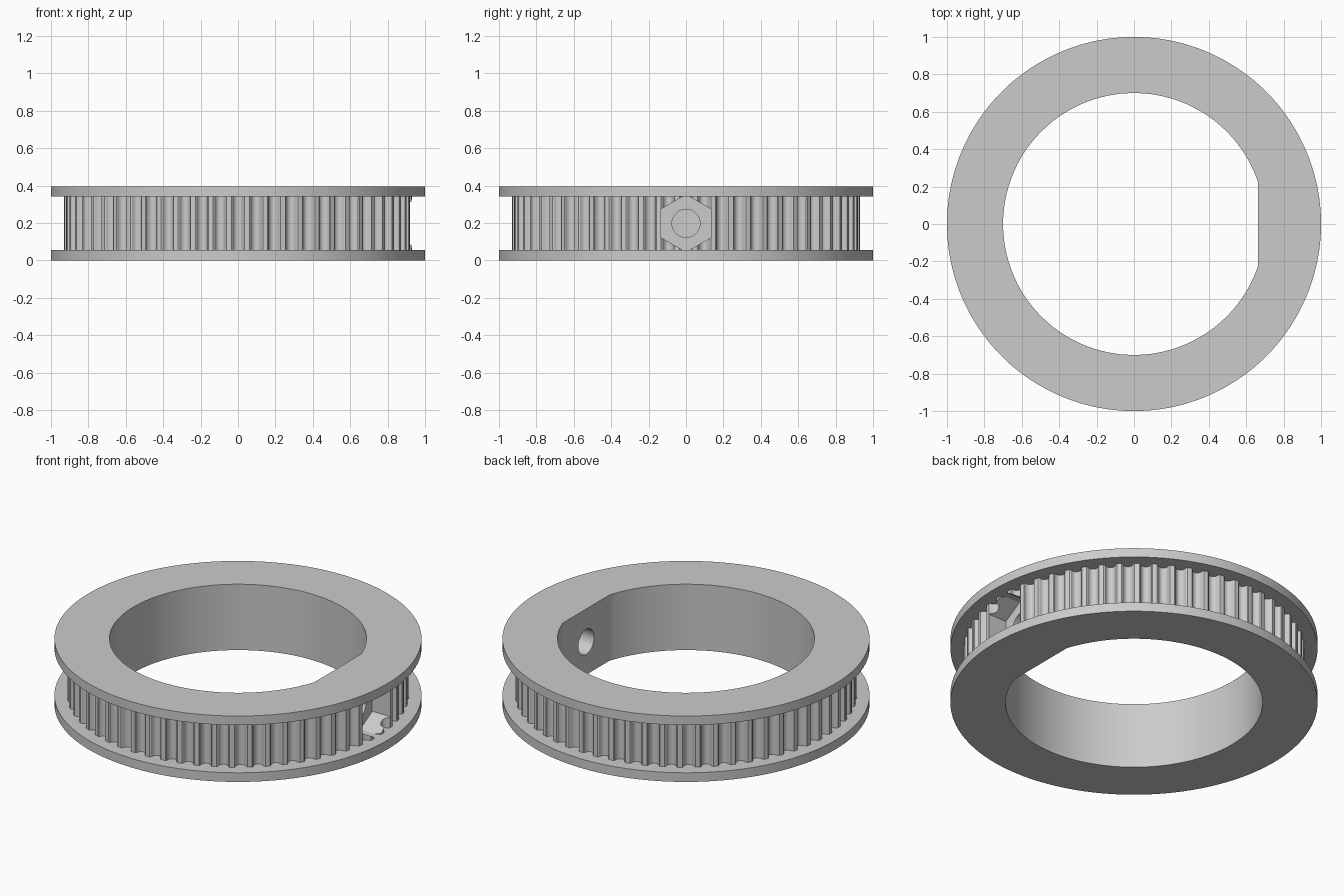
import bpy, bmesh, math
from mathutils import Matrix

if "Cube" in bpy.data.objects:
    bpy.data.objects.remove(bpy.data.objects["Cube"])

H = 0.396            # total height
FL = 0.055           # flange thickness
MID = H / 2
R_TOOTH = 0.93
TEETH = 60

grey = bpy.data.materials.new("grey")
grey.diffuse_color = (0.6, 0.6, 0.6, 1)
grey.use_nodes = True
grey.node_tree.nodes["Principled BSDF"].inputs["Base Color"].default_value = grey.diffuse_color


def prism(name, points, z0, z1, matrix=None):
    """Extrude a closed 2D outline from z0 to z1."""
    bm = bmesh.new()
    base = bm.faces.new([bm.verts.new((x, y, z0)) for x, y in points])
    ext = bmesh.ops.extrude_face_region(bm, geom=[base])
    top = [v for v in ext["geom"] if isinstance(v, bmesh.types.BMVert)]
    bmesh.ops.translate(bm, verts=top, vec=(0, 0, z1 - z0))
    bmesh.ops.recalc_face_normals(bm, faces=bm.faces)
    if matrix:
        bm.transform(matrix)
    mesh = bpy.data.meshes.new(name)
    bm.to_mesh(mesh)
    bm.free()
    mesh.materials.append(grey)
    ob = bpy.data.objects.new(name, mesh)
    bpy.context.collection.objects.link(ob)
    return ob


def circle(r, n, offset=0.0):
    return [(r * math.cos(offset + 2 * math.pi * i / n),
             r * math.sin(offset + 2 * math.pi * i / n)) for i in range(n)]


def cut(ob, cutter):
    mod = ob.modifiers.new("cut", 'BOOLEAN')
    mod.operation = 'DIFFERENCE'
    mod.solver = 'EXACT'
    mod.object = cutter
    bpy.context.view_layer.objects.active = ob
    bpy.ops.object.modifier_apply(modifier=mod.name)


# toothed outline: rounded belt grooves, one centred on +x
groove = [(-0.036, 0), (-0.030, 0.005), (-0.027, 0.016), (-0.021, 0.028),
          (-0.011, 0.035), (0, 0.037)]
groove += [(-t, d) for t, d in reversed(groove[:-1])]
outline = []
for i in range(TEETH):
    a = 2 * math.pi * i / TEETH
    for t, d in groove:
        ang = a + t / R_TOOTH
        r = R_TOOTH - d
        outline.append((r * math.cos(ang), r * math.sin(ang)))

# the three stacked parts
belt_ring = prism("toothed_ring", outline, FL, H - FL)
lower = prism("lower_flange", circle(1.0, 180), 0, FL)
upper = prism("upper_flange", circle(1.0, 180), H - FL, H)

# bore with one flat side
flat = 0.664
a0 = math.acos(flat / 0.7)
n = 120
bore_pts = [(0.7 * math.cos(a0 + (2 * math.pi - 2 * a0) * i / n),
             0.7 * math.sin(a0 + (2 * math.pi - 2 * a0) * i / n))
            for i in range(n + 1)]
bore = prism("bore_cutter", bore_pts, -0.1, H + 0.1)

# nut pocket and screw hole, both running along x
along_x = Matrix.Translation((0, 0, MID)) @ Matrix.Rotation(math.pi / 2, 4, 'Y')
pocket = prism("pocket_cutter", circle(0.153, 6), 0.80, 1.1, along_x)
hole = prism("hole_cutter", circle(0.075, 32), 0.5, 1.1, along_x)

for part in (belt_ring, lower, upper):
    cut(part, bore)
for cutter in (pocket, hole):
    cut(belt_ring, cutter)
for cutter in (bore, pocket, hole):
    bpy.data.objects.remove(cutter)

# smooth round walls, keep hard edges
for part in (belt_ring, lower, upper):
    bpy.ops.object.select_all(action='DESELECT')
    part.select_set(True)
    bpy.context.view_layer.objects.active = part
    bpy.ops.object.shade_smooth_by_angle(angle=math.radians(30))
